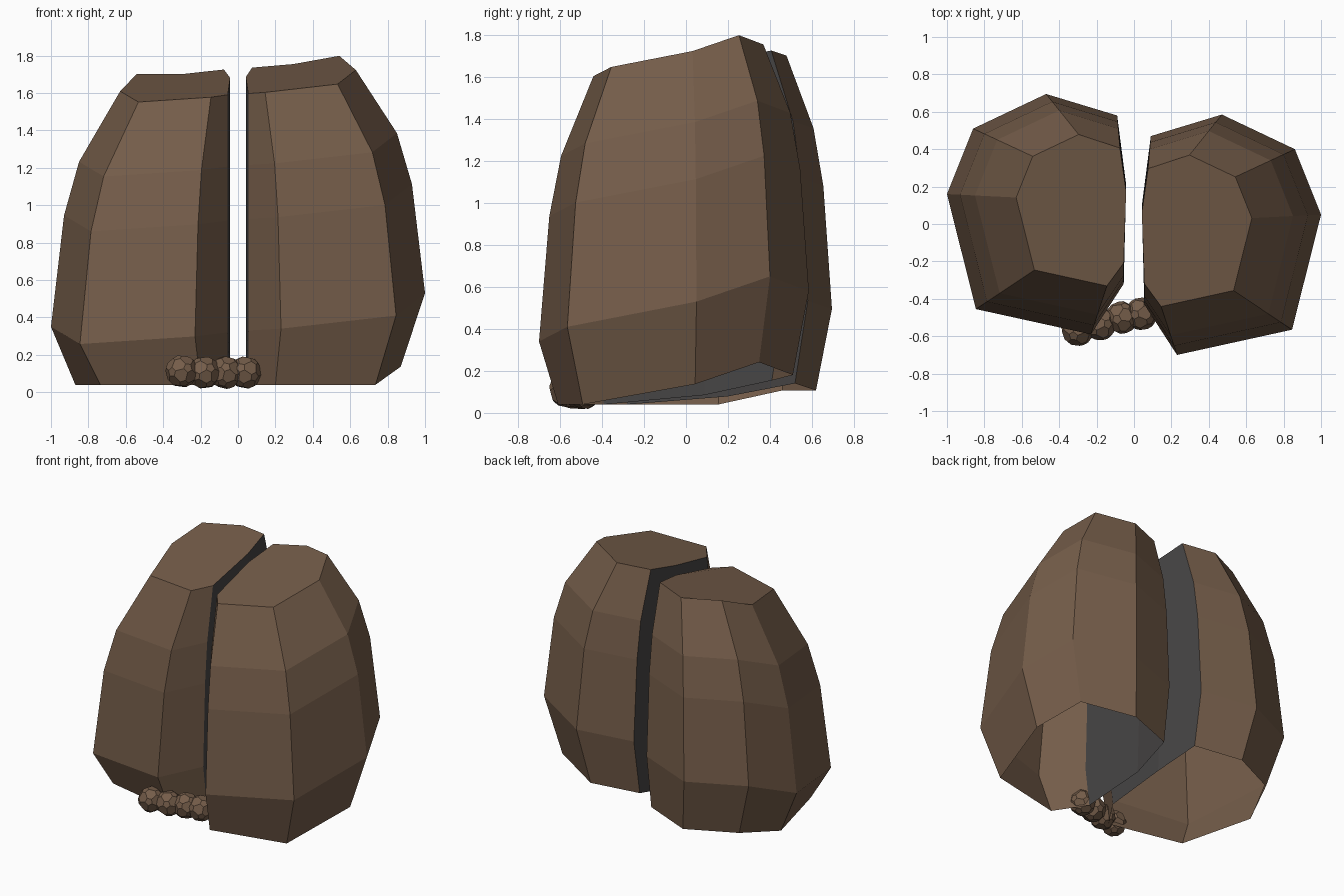
import bpy, bmesh, random
from mathutils import Vector

if "Cube" in bpy.data.objects:
    bpy.data.objects.remove(bpy.data.objects["Cube"])


def material(name, rgb):
    m = bpy.data.materials.new(name)
    m.diffuse_color = (*rgb, 1)
    m.use_nodes = True
    m.node_tree.nodes["Principled BSDF"].inputs["Base Color"].default_value = m.diffuse_color
    return m


brown = material("brown_shell", (0.175, 0.108, 0.067))
grey = material("dark_grey_inside", (0.062, 0.059, 0.059))

# Widest ring of one half: x, y, height offset (inner edge, round the outside, back to inner)
RING = [(0.055, -0.43, -0.10), (0.23, -0.70, -0.09), (0.845, -0.565, -0.02),
        (1.00, 0.05, 0.10), (0.86, 0.40, 0.22), (0.47, 0.585, 0.15),
        (0.09, 0.47, 0.12), (0.042, 0.10, 0.04)]
# Level height and ring scale, top to bottom
LEVELS = [(1.66, 0.63), (1.30, 0.85), (1.02, 0.93), (0.43, 1.0), (0.05, 0.87)]
INNER = (0, 7)   # columns on the flat split face that keep their x


def half_shell(name, side, shift_y, tilt):
    """Loft the rings into an open-bottomed half with a grey split face."""
    bm = bmesh.new()
    rows = []
    for z, s in LEVELS:
        row = []
        for i, (x, y, h) in enumerate(RING):
            px = x if i in INNER else 0.05 + (x - 0.05) * s if i == 6 else x * s
            py = y * (0.3 + 0.7 * s) if i == 0 else y * s
            pz = max(0.04, z + (h + tilt * x) * s)
            row.append(bm.verts.new((side * px, py + shift_y, pz)))
        rows.append(row)
    n = len(RING)
    bm.faces.new(rows[0])
    for up, low in zip(rows, rows[1:]):
        for i in range(n):
            j = (i + 1) % n
            f = bm.faces.new((low[i], low[j], up[j], up[i]))
            f.material_index = 1 if i >= 6 else 0
    if side < 0:
        bmesh.ops.reverse_faces(bm, faces=bm.faces[:])
    me = bpy.data.meshes.new(name)
    bm.to_mesh(me)
    bm.free()
    ob = bpy.data.objects.new(name, me)
    bpy.context.collection.objects.link(ob)
    me.materials.append(brown)
    me.materials.append(grey)


half_shell("right_half", 1, 0.0, 0.0)
half_shell("left_half", -1, 0.11, -0.18)

# Row of faceted lumps along the front foot
random.seed(4)
LUMPS = [(-0.30, -0.565, 0.112), (-0.18, -0.535, 0.105),
         (-0.065, -0.50, 0.105), (0.04, -0.48, 0.105)]
for k, c in enumerate(LUMPS):
    bpy.ops.mesh.primitive_ico_sphere_add(subdivisions=1, radius=0.1, location=c)
    ob = bpy.context.object
    ob.name = f"foot_lump_{k + 1}"
    ob.rotation_euler = [random.uniform(0, 3) for _ in range(3)]
    ob.data.materials.append(brown)
    bev = ob.modifiers.new("chip", 'BEVEL')
    bev.affect = 'VERTICES'
    bev.width = 0.03
    bev.segments = 1
    bev.limit_method = 'NONE'
